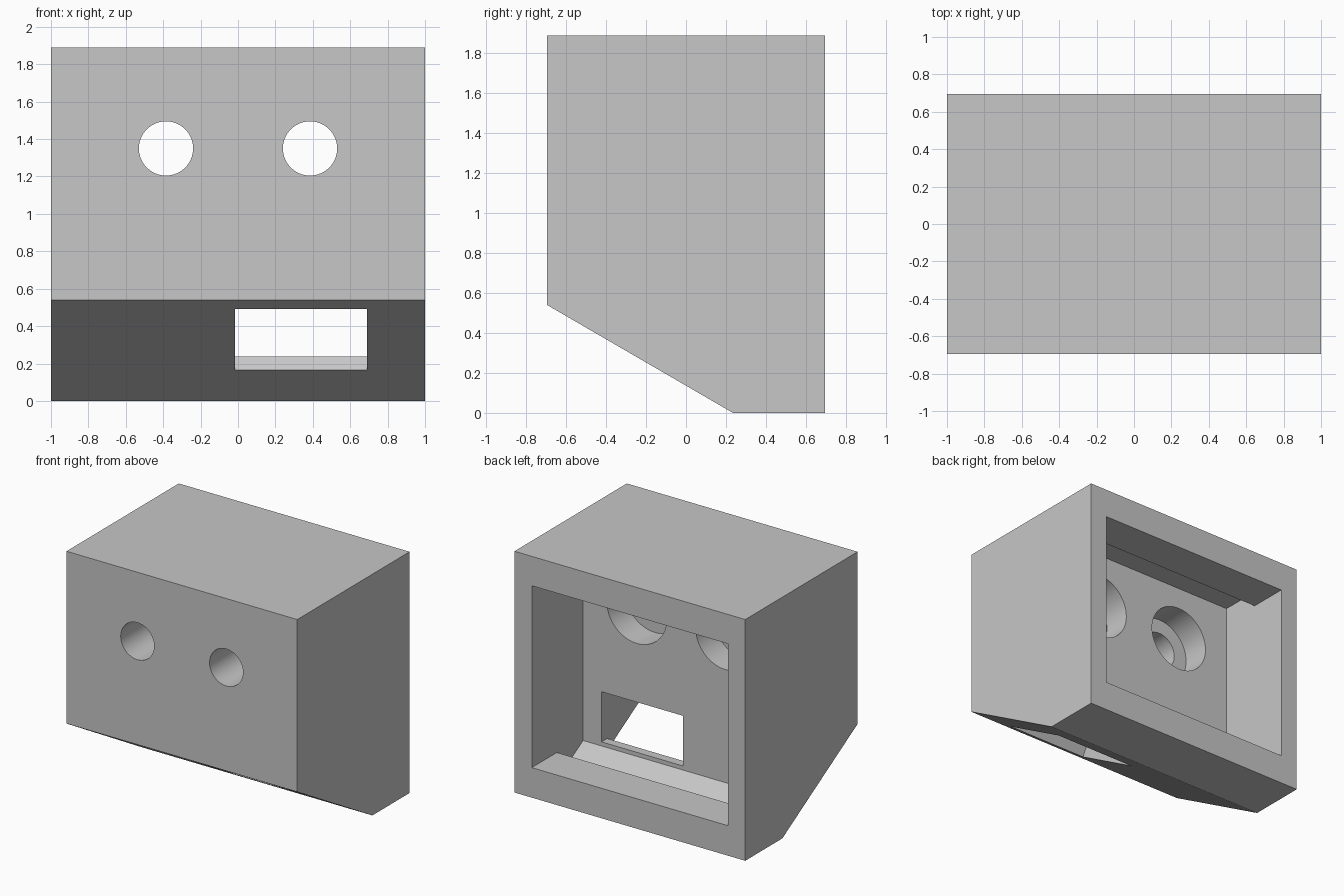
import bpy
import bmesh
import math
from mathutils import Matrix

old = bpy.data.objects.get("Cube")
if old:
    bpy.data.objects.remove(old, do_unlink=True)

grey = bpy.data.materials.new("light_grey")
grey.use_nodes = True
grey.diffuse_color = (0.57, 0.57, 0.57, 1)
grey.node_tree.nodes["Principled BSDF"].inputs["Base Color"].default_value = grey.diffuse_color


def add_object(name, bm):
    bmesh.ops.recalc_face_normals(bm, faces=bm.faces)
    mesh = bpy.data.meshes.new(name)
    bm.to_mesh(mesh)
    bm.free()
    mesh.materials.append(grey)
    obj = bpy.data.objects.new(name, mesh)
    bpy.context.collection.objects.link(obj)
    return obj


def prism(name, profile, x0, x1):
    """Extrude a (y, z) side profile from x0 to x1."""
    bm = bmesh.new()
    face = bm.faces.new([bm.verts.new((x0, y, z)) for y, z in profile])
    ext = bmesh.ops.extrude_face_region(bm, geom=[face])["geom"]
    moved = [v for v in ext if isinstance(v, bmesh.types.BMVert)]
    bmesh.ops.translate(bm, verts=moved, vec=(x1 - x0, 0, 0))
    return add_object(name, bm)


def bore(name, x, z, radius, y0, y1):
    """Cylinder along y."""
    bm = bmesh.new()
    place = Matrix.Translation((x, (y0 + y1) / 2, z)) @ Matrix.Rotation(math.pi / 2, 4, "X")
    bmesh.ops.create_cone(bm, cap_ends=True, segments=64, radius1=radius,
                          radius2=radius, depth=y1 - y0, matrix=place)
    return add_object(name, bm)


# Solid block with the sloped lower front
housing = prism("housing", [(-0.695, 1.89), (0.695, 1.89), (0.695, 0),
                            (0.235, 0), (-0.695, 0.54)], -1, 1)

# Rear cavity: undercut above and below the lip, floor parallel to the slope
cutters = [prism("cavity_cutter", [
    (0.8, 0.235), (0.385, 0.235), (0.385, 0.115), (0.215, 0.115), (0.06, 0.205),
    (0.06, 1.78), (0.385, 1.78), (0.385, 1.66), (0.8, 1.66)], -0.85, 0.85)]

# Window passing from the cavity out through the slope
cutters.append(prism("window_cutter", [
    (-0.10, 0.078), (-0.01, 0.237), (0.1, 0.237), (0.1, 0.63),
    (-0.53, 0.63), (-0.66, 0.403)], -0.015, 0.69))

# Pair of counterbored holes
for x in (-0.385, 0.385):
    cutters.append(bore("counterbore_cutter", x, 1.35, 0.26, -0.165, 0.2))
    cutters.append(bore("hole_cutter", x, 1.35, 0.145, -0.8, 0))

bpy.ops.object.select_all(action="DESELECT")
housing.select_set(True)
bpy.context.view_layer.objects.active = housing
for cutter in cutters:
    cutter.hide_render = True
    mod = housing.modifiers.new("cut", "BOOLEAN")
    mod.operation = "DIFFERENCE"
    mod.solver = "EXACT"
    mod.object = cutter
    bpy.ops.object.modifier_apply(modifier=mod.name)
    bpy.data.objects.remove(cutter, do_unlink=True)

bpy.ops.object.shade_smooth_by_angle(angle=math.radians(25))
